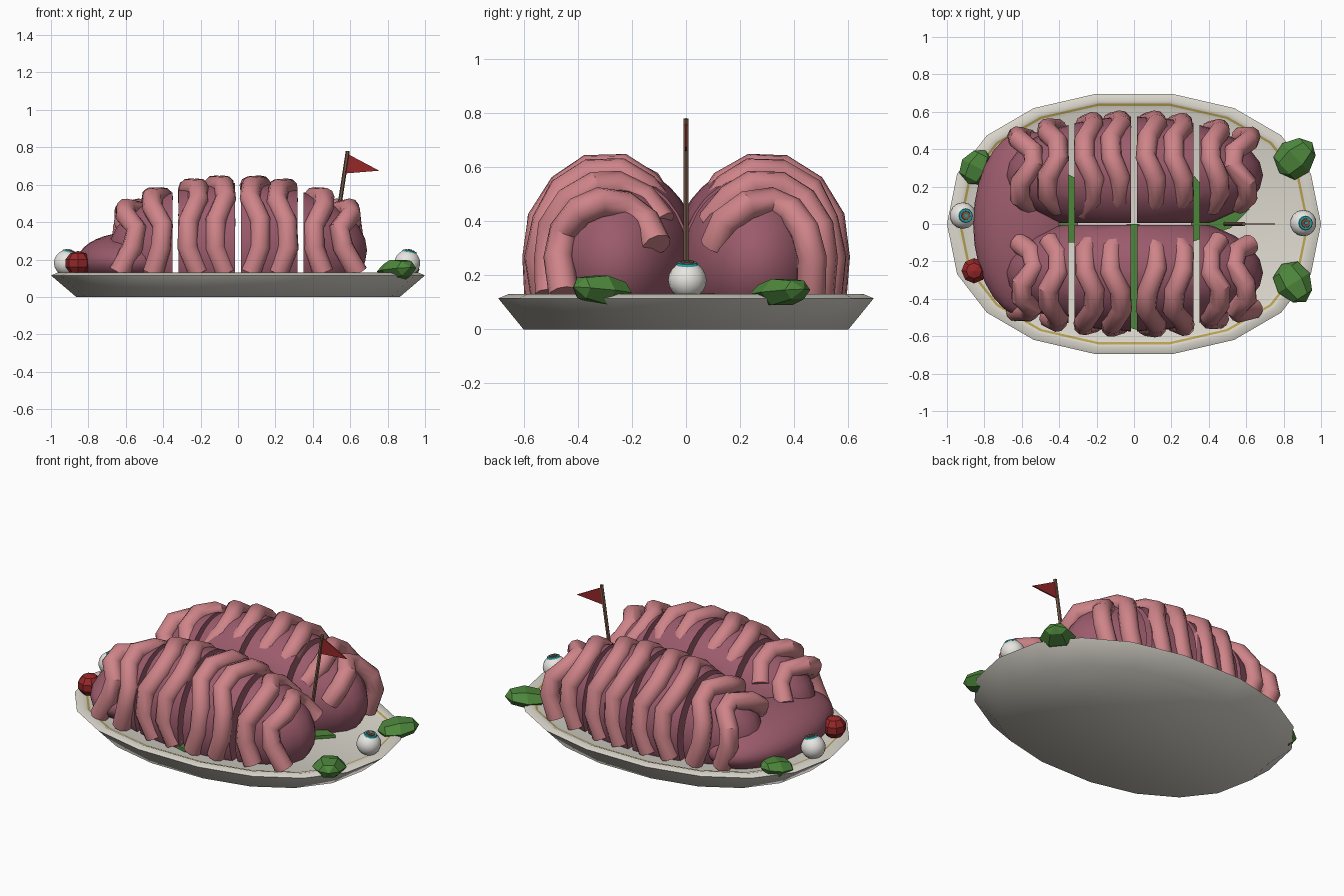
import bpy, bmesh, math, random
from mathutils import Vector, Matrix

random.seed(4)
cube = bpy.data.objects.get("Cube")
if cube:
    bpy.data.objects.remove(cube, do_unlink=True)


def material(name, r, g, b):
    m = bpy.data.materials.new(name)
    m.use_nodes = True
    m.diffuse_color = (r, g, b, 1)
    m.node_tree.nodes["Principled BSDF"].inputs["Base Color"].default_value = (r, g, b, 1)
    return m


CREAM = material("cream china", .72, .69, .62)
GOLD = material("gold trim", .48, .36, .08)
PINK = material("pink icing", .62, .23, .25)
MAUVE = material("mauve sponge", .33, .105, .15)
GREEN = material("leaf green", .075, .24, .045)
WHITE = material("eye white", .8, .79, .75)
TEAL = material("iris teal", .03, .35, .37)
RUST = material("pupil rust", .25, .09, .05)
RED = material("deep red", .30, .02, .022)
WOOD = material("stick brown", .18, .105, .065)


def finish(name, bm, mats, smooth=None):
    """Turn a bmesh into an object, optionally smooth below an angle."""
    bmesh.ops.recalc_face_normals(bm, faces=bm.faces)
    mesh = bpy.data.meshes.new(name)
    bm.to_mesh(mesh)
    bm.free()
    return add(name, mesh, mats, smooth)


def add(name, mesh, mats, smooth=None):
    ob = bpy.data.objects.new(name, mesh)
    bpy.context.collection.objects.link(ob)
    for m in mats:
        mesh.materials.append(m)
    if smooth:
        bpy.ops.object.select_all(action='DESELECT')
        ob.select_set(True)
        bpy.context.view_layer.objects.active = ob
        bpy.ops.object.shade_smooth_by_angle(angle=math.radians(smooth))
    return ob


def ellipsoid(center, radii, segments=28, rings=18):
    bm = bmesh.new()
    bmesh.ops.create_uvsphere(bm, u_segments=segments, v_segments=rings, radius=1,
                              matrix=Matrix.Translation(center) @ Matrix.Diagonal((*radii, 1)))
    return bm


def cut(bm, point, outward):
    """Slice away everything on the outward side and cap the hole."""
    res = bmesh.ops.bisect_plane(bm, geom=bm.verts[:] + bm.edges[:] + bm.faces[:],
                                 plane_co=point, plane_no=outward, clear_outer=True)
    edges = [e for e in res["geom_cut"] if isinstance(e, bmesh.types.BMEdge)]
    if edges:
        bmesh.ops.edgeloop_fill(bm, edges=edges)


def tube(name, points, radius, mat):
    curve = bpy.data.curves.new(name, 'CURVE')
    curve.dimensions = '3D'
    curve.bevel_depth = radius
    curve.bevel_resolution = 3
    curve.use_fill_caps = True
    spline = curve.splines.new('POLY')
    spline.points.add(len(points) - 1)
    for p, co in zip(spline.points, points):
        p.co = (*co, 1)
    temp = bpy.data.objects.new(name + "_path", curve)
    bpy.context.collection.objects.link(temp)
    bpy.context.view_layer.update()
    mesh = bpy.data.meshes.new_from_object(
        temp.evaluated_get(bpy.context.evaluated_depsgraph_get()))
    bpy.data.objects.remove(temp, do_unlink=True)
    return add(name, mesh, [mat], 38)


# Serving plate: rounded oval rings, the fourth band is gold
def oval(rx, ry, z, sides=18):
    pts = []
    for i in range(sides):
        a = math.tau * i / sides
        c, s = math.cos(a), math.sin(a)
        pts.append((rx * math.copysign(abs(c) ** .9, c), ry * math.copysign(abs(s) ** .9, s), z))
    return pts


bm = bmesh.new()
rings = [[bm.verts.new(p) for p in oval(*r)] for r in (
    (.865, .61, 0), (1, .705, .115), (.965, .667, .13), (.935, .652, .123), (.922, .64, .12), (.9, .62, .112))]
for k in range(len(rings) - 1):
    for i in range(18):
        j = (i + 1) % 18
        f = bm.faces.new((rings[k][i], rings[k][j], rings[k + 1][j], rings[k + 1][i]))
        f.material_index = int(k == 3)
bm.faces.new(rings[0])
bm.faces.new(rings[-1])
finish("plate", bm, [CREAM, GOLD], 50)

# Flat leaves under the cake
leaves = {"left": [(.3, -.1), (.52, -.02), (.62, .08), (.4, .16), (.32, .26)],
          "right": [(-.3, -.1), (-.36, -.1), (-.44, 0), (-.38, .28), (-.3, .24)],
          "front": [(-.07, -.3), (-.04, -.55), (.03, -.57), (.07, -.3), (.03, 0), (-.04, 0)]}
for side, outline in leaves.items():
    bm = bmesh.new()
    face = bm.faces.new([bm.verts.new((x, y, .112)) for x, y in outline])
    ext = bmesh.ops.extrude_face_region(bm, geom=[face])
    for v in ext["geom"]:
        if isinstance(v, bmesh.types.BMVert):
            v.co.z += .02
    finish(side + "_bed_leaf", bm, [GREEN])

# Two sponge halves, each cut into four slices with two icing folds per slice
SLICES = ((-.7, -.35), (-.317, -.017), (.017, .317), (.35, .7))
BASE = .112
for side, label in ((1, "back"), (-1, "front")):
    for n, (x0, x1) in enumerate(SLICES):
        bm = ellipsoid((0, .26 * side, .25), (.69, .315, .36))
        cut(bm, (x0, 0, 0), (-1, 0, 0))
        cut(bm, (x1, 0, 0), (1, 0, 0))
        cut(bm, (0, 0, BASE), (0, 0, -1))
        cut(bm, (0, .006 * side, 0), (0, -side, 0))
        finish(f"{label}_sponge_{n + 1}", bm, [MAUVE], 35)

        middle = (-.505, -.167, .167, .505)[n]
        phase = random.choice((-1, 1))
        for k in (-1, 1):
            x = middle + k * .072
            end = abs(x) > .55
            s = math.sqrt(1 - (x / .74) ** 2)
            path = []
            count = 8
            for i in range(count):
                a = math.radians((164 if end else 150) - i * (186 if end else 172) / (count - 1))
                zig = phase * (.034 if end else .026) * (1 if i % 4 in (1, 2) else -1)
                zig += random.uniform(-.006, .006)
                lean = math.copysign(.03, x) * (.6 - math.sin(a)) if end else 0
                # inner flank stays close to the middle seam
                reach = .262 * (s ** .6 if math.cos(a) < 0 else s ** .85)
                y = .295 + reach * math.cos(a) + random.uniform(-.008, .008)
                z = .25 + .355 * s * math.sin(a)
                if i == count - 1:
                    z = .13
                path.append((x + zig + lean, y * side, z))
            tube(f"{label}_icing_fold_{n * 2 + (k + 3) // 2}", path, .056, PINK)

# Low lobe at the end of the cake
bm = ellipsoid((-.575, 0, .19), (.285, .5, .155))
cut(bm, (0, 0, BASE), (0, 0, -1))
cut(bm, (-.4, 0, 0), (1, 0, 0))
finish("rear_lobe", bm, [MAUVE], 40)

# Candy eyes looking upward, with thin iris and pupil plates
for label, loc, tilt in (("right", Vector((-.915, .045, .182)), .25), ("left", Vector((.905, .005, .182)), .2)):
    finish(label + "_eyeball", ellipsoid(loc, (.071, .071, .069), 14, 10), [WHITE], 40)
    turn = Matrix.Translation(loc) @ Matrix.Rotation(tilt, 4, 'Y')
    for part, radius, height, mat in (("iris", .04, .062, TEAL), ("pupil", .026, .067, RUST),
                                      ("pupil_core", .011, .070, TEAL)):
        bm = bmesh.new()
        bmesh.ops.create_cone(bm, cap_ends=True, segments=12, radius1=radius, radius2=radius * .9,
                              depth=.009, matrix=turn @ Matrix.Translation((0, 0, height)))
        finish(f"{label}_{part}", bm, [mat])

# Red berry
finish("berry", ellipsoid((-.855, -.25, .18), (.071, .071, .066), 8, 5), [RED])

# Chunky garnish leaves on the rim, lying on their long axis
for label, loc, size, spin in (("back_left", (.865, .355, .138), (.12, .095, .056), .75),
                               ("front_left", (.855, -.315, .145), (.12, .09, .062), -1.0),
                               ("back_right", (-.84, .305, .14), (.1, .08, .054), 1.1)):
    bm = bmesh.new()
    bmesh.ops.create_uvsphere(bm, u_segments=6, v_segments=4, radius=1,
                              matrix=Matrix.Rotation(math.pi / 2, 4, 'Y'))
    for v in bm.verts:
        v.co.y *= 1.1 - .2 * v.co.x
        v.co.z += .2 * v.co.x
    bm.transform(Matrix.Translation(loc) @ Matrix.Rotation(spin, 4, 'Z') @ Matrix.Diagonal((*size, 1)))
    finish(label + "_garnish", bm, [GREEN])

# Stick and pennant
foot, tip = Vector((.485, 0, BASE)), Vector((.587, 0, .78))
lean = (tip - foot).to_track_quat('Z', 'Y').to_matrix().to_4x4()
bm = bmesh.new()
bmesh.ops.create_cone(bm, cap_ends=True, segments=6, radius1=.011, radius2=.011, depth=(tip - foot).length,
                      matrix=Matrix.Translation((foot + tip) / 2) @ lean)
finish("flag_stick", bm, [WOOD])
bm = bmesh.new()
corners = ((.585, .765), (.755, .675), (.57, .66))
front, back = ([bm.verts.new((x, y, z)) for x, z in corners] for y in (-.004, .004))
bm.faces.new(front)
bm.faces.new(back)
for i in range(3):
    bm.faces.new((front[i - 1], front[i], back[i], back[i - 1]))
finish("pennant", bm, [RED])
